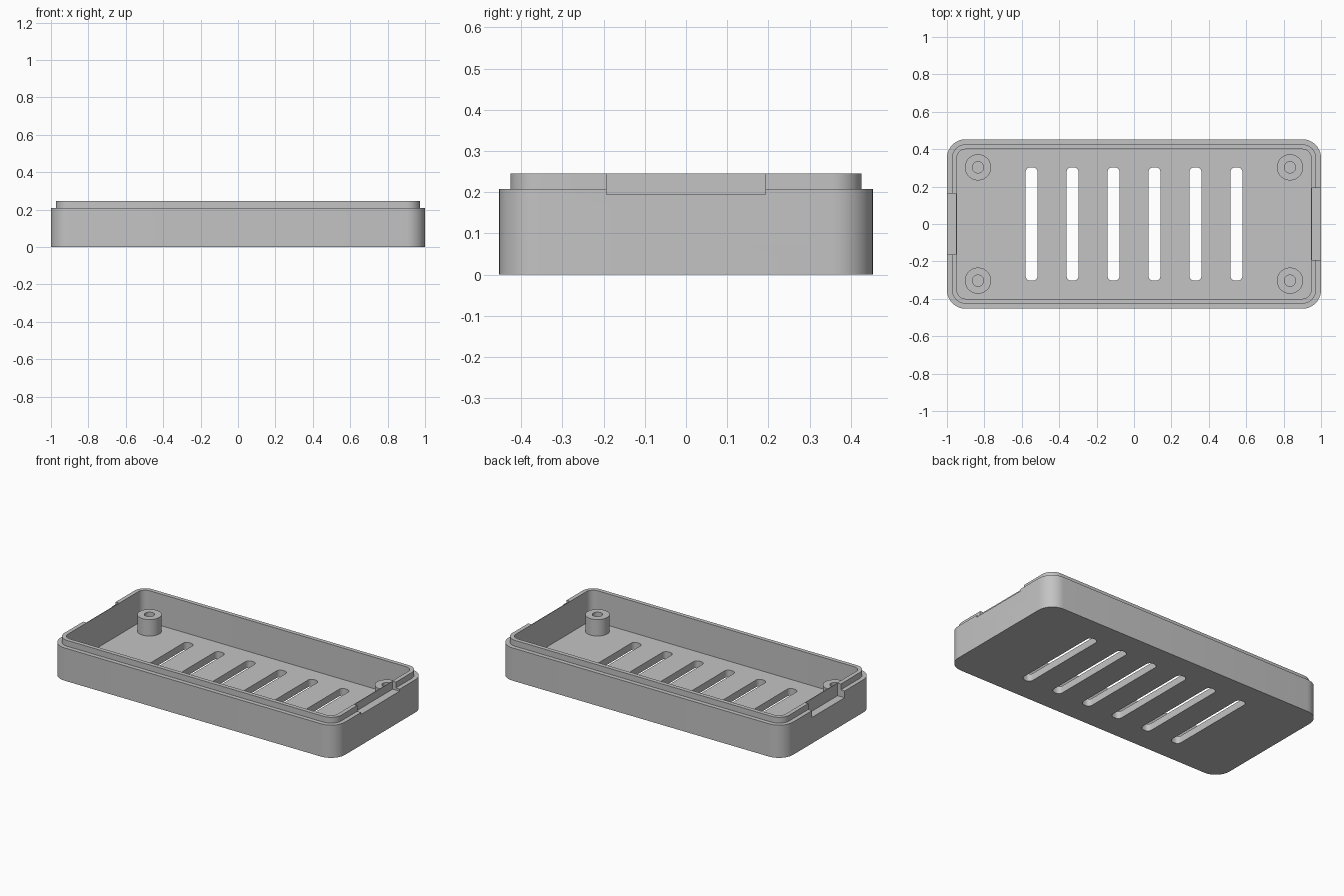
import bpy
import bmesh
import math

if "Cube" in bpy.data.objects:
    bpy.data.objects.remove(bpy.data.objects["Cube"])

# Main dimensions
HALF_X, HALF_Y, CORNER = 1.0, 0.453, 0.1
RIM_Z, LIP_Z, FLOOR_Z = 0.208, 0.245, 0.045
LIP_INSET, WALL = 0.027, 0.053
FIN = 0.004

grey = bpy.data.materials.new("plain grey")
grey.use_nodes = True
colour = (0.55, 0.55, 0.55, 1)
grey.diffuse_color = colour
grey.node_tree.nodes["Principled BSDF"].inputs["Base Color"].default_value = colour


def ring(bm, centre, half_x, half_y, radius, z, steps=10):
    """Rounded rectangle of vertices; a circle when radius equals both halves."""
    verts = []
    for quarter, (sx, sy) in enumerate([(1, 1), (-1, 1), (-1, -1), (1, -1)]):
        cx = centre[0] + sx * (half_x - radius)
        cy = centre[1] + sy * (half_y - radius)
        for i in range(steps + 1):
            a = (quarter + i / steps) * math.pi / 2
            verts.append(bm.verts.new((cx + radius * math.cos(a),
                                       cy + radius * math.sin(a), z)))
    return verts


def loft(bm, rings):
    """Skin a list of rings and cap both ends."""
    for low, high in zip(rings, rings[1:]):
        n = len(low)
        for i in range(n):
            j = (i + 1) % n
            bm.faces.new((low[i], low[j], high[j], high[i]))
    bm.faces.new(rings[0][::-1])
    bm.faces.new(rings[-1])


def finish(bm, name):
    bmesh.ops.remove_doubles(bm, verts=bm.verts, dist=1e-5)
    bmesh.ops.recalc_face_normals(bm, faces=bm.faces)
    mesh = bpy.data.meshes.new(name)
    bm.to_mesh(mesh)
    bm.free()
    mesh.materials.append(grey)
    obj = bpy.data.objects.new(name, mesh)
    bpy.context.collection.objects.link(obj)
    return obj


def smooth(obj):
    bpy.ops.object.select_all(action="DESELECT")
    obj.select_set(True)
    bpy.context.view_layer.objects.active = obj
    bpy.ops.object.shade_smooth_by_angle(angle=math.radians(30))


# Tray: outer wall, rim ledge, raised lip, inner wall and floor
bm = bmesh.new()
profile = [(0, 0), (0, RIM_Z), (LIP_INSET, RIM_Z), (LIP_INSET, LIP_Z),
           (WALL, LIP_Z), (WALL, FLOOR_Z)]
loft(bm, [ring(bm, (0, 0), HALF_X - d, HALF_Y - d, CORNER - d, z)
          for d, z in profile])
tray = finish(bm, "tray")

# Cutter for the six vent slots and the two end notches
bm = bmesh.new()
for i in range(6):
    x = (i - 2.5) * 0.219
    loft(bm, [ring(bm, (x, 0), 0.032, 0.303, 0.026, z, 6) for z in (-0.1, 0.1)])
for side, half_width, bottom in [(1, 0.193, 0.195), (-1, 0.163, 0.165)]:
    inner, outer = HALF_X - WALL + FIN, HALF_X + 0.1
    centre = (side * (inner + outer) / 2, 0)
    loft(bm, [ring(bm, centre, (outer - inner) / 2, half_width, 0.0, z, 1)
              for z in (bottom, 0.4)])
cutter = finish(bm, "slot_cutter")
cutter.hide_render = True

cut = tray.modifiers.new("cut", "BOOLEAN")
cut.operation = "DIFFERENCE"
cut.solver = "EXACT"
cut.object = cutter
bpy.context.view_layer.objects.active = tray
bpy.ops.object.modifier_apply(modifier=cut.name)
bpy.data.objects.remove(cutter)
smooth(tray)

# Hollow screw posts in the four corners
for y, end in [(-0.303, "front"), (0.303, "back")]:
    for x, side in [(0.834, "left"), (-0.834, "right")]:
        bm = bmesh.new()
        loft(bm, [ring(bm, (x, y), r, r, r, z) for r, z in
                  [(0.07, FLOOR_Z - 0.01), (0.07, 0.15),
                   (0.03, 0.15), (0.03, FLOOR_Z)]])
        smooth(finish(bm, f"{end}_{side}_screw_post"))
